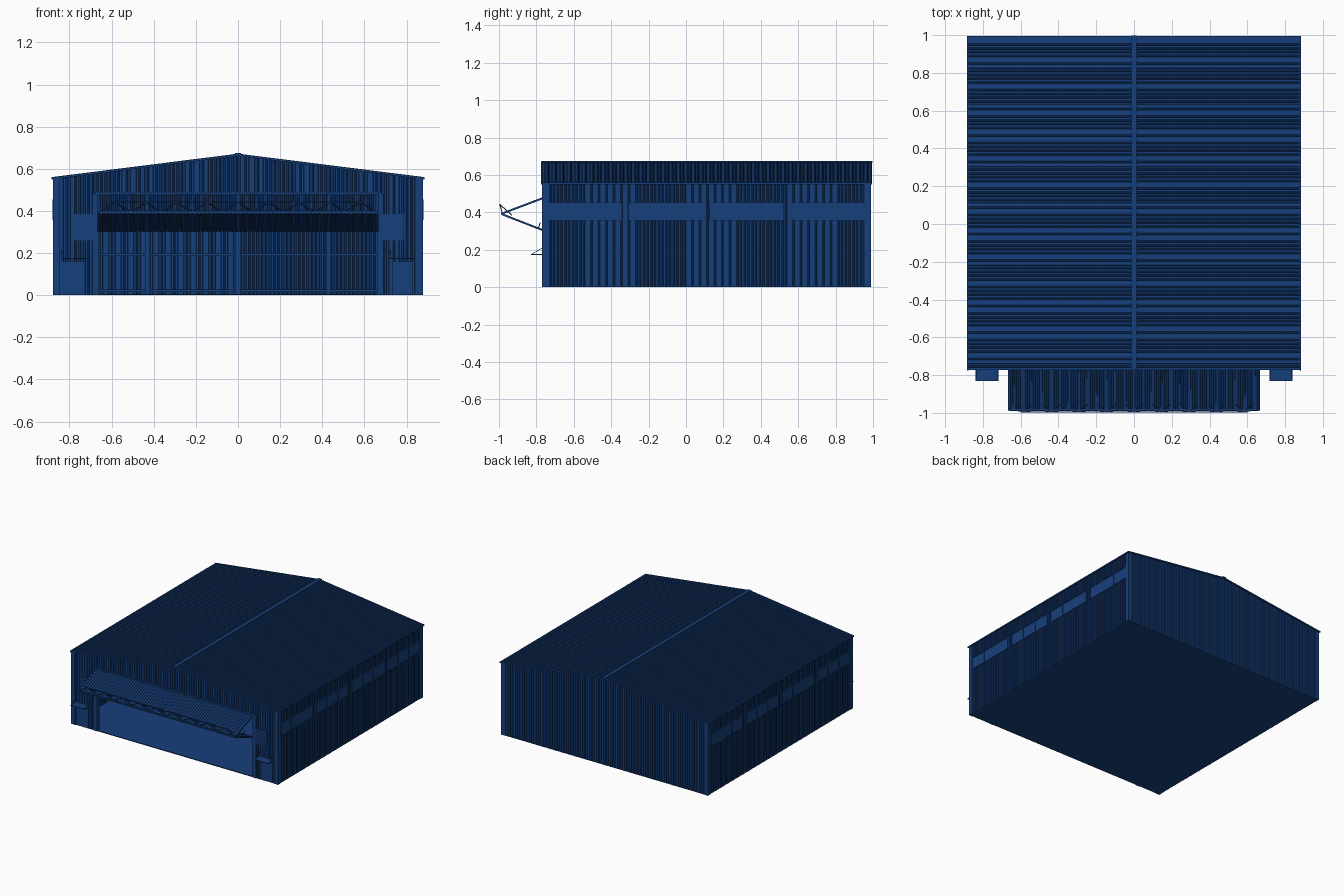
import bpy, bmesh, math
from mathutils import Vector

if "Cube" in bpy.data.objects:
    bpy.data.objects.remove(bpy.data.objects["Cube"])

mat = bpy.data.materials.new("blue_steel")
mat.diffuse_color = (0.008, 0.05, 0.2, 1)
mat.use_nodes = True
mat.node_tree.nodes["Principled BSDF"].inputs["Base Color"].default_value = mat.diffuse_color

WX, YF, YB = 0.87, -0.76, 0.98       # wall planes
DOOR_X, DOOR_TOP = 0.663, 0.48


def roof_z(x):
    return 0.666 - 0.126 * abs(x)


def finish(name, bm):
    me = bpy.data.meshes.new(name)
    bm.to_mesh(me)
    bm.free()
    me.materials.append(mat)
    ob = bpy.data.objects.new(name, me)
    bpy.context.collection.objects.link(ob)
    return ob


def add_box(bm, lo, hi):
    geo = bmesh.ops.create_cube(bm, size=1)
    for v in geo["verts"]:
        v.co = [lo[i] if v.co[i] < 0 else hi[i] for i in range(3)]


def add_bar(bm, a, b, w):
    a, b = Vector(a), Vector(b)
    d = b - a
    q = d.to_track_quat('Z', 'Y')
    for v in bmesh.ops.create_cube(bm, size=1)["verts"]:
        local = Vector((v.co.x * w, v.co.y * w, v.co.z * d.length))
        v.co = (a + b) / 2 + q @ local


def boxes(name, items):
    bm = bmesh.new()
    for lo, hi in items:
        add_box(bm, lo, hi)
    return finish(name, bm)


def bars(name, items, w):
    bm = bmesh.new()
    for a, b in items:
        add_bar(bm, a, b, w)
    return finish(name, bm)


def corrugated(name, t0, t1, low, high, depth=0.006, pitch=0.02):
    """Ribbed sheet: trapezoid wave along t, stretched from low(t, d) to high(t, d)."""
    bm = bmesh.new()
    n = max(1, round((t1 - t0) / pitch))
    p = (t1 - t0) / n
    pts = []
    for i in range(n):
        pts += [(t0 + (i + f) * p, d) for f, d in ((0, 0), (0.5, 0), (0.6, depth), (0.9, depth))]
    pts.append((t1, 0))
    prev = None
    for t, d in pts:
        cur = (bm.verts.new(low(t, d)), bm.verts.new(high(t, d)))
        if prev:
            bm.faces.new((prev[0], cur[0], cur[1], prev[1]))
        prev = cur
    return finish(name, bm)


# floor slab
boxes("floor", [((-0.875, -0.765, 0), (0.875, 0.985, 0.006))])

for s, side in ((-1, "left"), (1, "right")):
    # side wall and roof slope
    corrugated(side + "_wall", YF, YB,
               lambda t, d: (s * (WX + d), t, 0),
               lambda t, d: (s * (WX + d), t, roof_z(WX)))
    corrugated(side + "_roof", -0.77, 0.995,
               lambda t, d: (0, t, roof_z(0) + d),
               lambda t, d: (s * 0.885, t, roof_z(0.885) + d))
    # half of the back gable, half of the front gable above the door, front pier
    a, b = sorted((0, s * WX))
    corrugated(side + "_back_wall", a, b,
               lambda t, d: (t, YB + d, 0),
               lambda t, d: (t, YB + d, roof_z(t)))
    a, b = sorted((0, s * DOOR_X))
    corrugated(side + "_front_gable", a, b,
               lambda t, d: (t, YF - d, DOOR_TOP),
               lambda t, d: (t, YF - d, roof_z(t)))
    a, b = sorted((s * DOOR_X, s * WX))
    corrugated(side + "_front_pier", a, b,
               lambda t, d: (t, YF - d, 0),
               lambda t, d: (t, YF - d, roof_z(t)))

    # corner trims
    trims = []
    for y0, y1 in ((-0.769, -0.735), (0.955, 0.988)):
        xs = sorted((s * 0.845, s * 0.878))
        trims.append(((xs[0], y0, 0), (xs[1], y1, roof_z(0.878))))
    boxes(side + "_corner_trim", trims)

    # gable edge trims and eave trim
    bars(side + "_roof_trim",
         [((0, y, roof_z(0)), (s * 0.883, y, roof_z(0.883))) for y in (-0.769, 0.99)]
         + [((s * 0.88, -0.775, roof_z(0.88)), (s * 0.88, 0.995, roof_z(0.88)))], 0.01)

    # side window strips of three panes
    frames, panes = [], []
    for k in range(4):
        y0 = -0.735 + 0.432 * k
        for z in (0.36, 0.45):
            frames.append(((s * 0.877, y0, z), (s * 0.877, y0 + 0.39, z)))
        for j in range(4):
            y = y0 + 0.13 * j
            frames.append(((s * 0.877, y, 0.356), (s * 0.877, y, 0.454)))
        xs = sorted((s * 0.866, s * 0.877))
        panes.append(((xs[0], y0, 0.36), (xs[1], y0 + 0.39, 0.45)))
    bars(side + "_window_frames", frames, 0.007)
    boxes(side + "_window_panes", panes)

    # louvre vent beside the door
    xs = sorted((s * 0.68, s * 0.787))
    slats = [((xs[0], -0.771, 0.262 + 0.021 * i), (xs[1], -0.764, 0.276 + 0.021 * i)) for i in range(6)]
    boxes(side + "_louvre", slats + [((xs[0], -0.767, 0.26), (xs[1], -0.76, 0.385))])

    # personnel door with awning and stays
    xs = sorted((s * 0.73, s * 0.83))
    boxes(side + "_small_door", [((xs[0], -0.769, 0.006), (xs[1], -0.755, 0.16))])
    xs = sorted((s * 0.718, s * 0.84))
    boxes(side + "_awning", [((xs[0], -0.83, 0.171), (xs[1], -0.76, 0.177))])
    bars(side + "_awning_stays",
         [((x, -0.825, 0.176), (x, -0.765, 0.212)) for x in (xs[0] + 0.004, xs[1] - 0.004)], 0.003)

    # door jamb
    xs = sorted((s * 0.66, s * 0.69))
    boxes(side + "_door_jamb", [((xs[0], -0.769, 0), (xs[1], -0.735, DOOR_TOP))])

# door header and ridge cap
boxes("door_header", [((-0.68, -0.768, 0.472), (0.68, -0.74, 0.49))])
boxes("ridge_cap", [((-0.014, -0.772, 0.668), (0.014, 0.997, 0.675))])

# interior columns and girts on the back wall
inner = [((x - 0.012, 0.95, 0), (x + 0.012, 0.978, roof_z(x) - 0.01)) for x in (-0.43, 0, 0.43)]
inner += [((-0.865, 0.96, z), (0.865, 0.978, z + 0.012)) for z in (0.015, 0.185, 0.36)]
boxes("back_wall_frame", inner)

# folded-up door: upper and lower leaves, each a ribbed skin with an edge frame
hinge, fold, foot = (-0.765, 0.475), (-0.985, 0.392), (-0.765, 0.306)
for name, p, q, up in (("upper", hinge, fold, 1), ("lower", fold, foot, -1)):
    skin = corrugated(name + "_door_leaf", -DOOR_X, DOOR_X,
                      lambda t, d: (t, p[0], p[1] + up * d),
                      lambda t, d: (t, q[0], q[1] + up * d), 0.005)
    solid = skin.modifiers.new("thickness", 'SOLIDIFY')
    solid.thickness = 0.004
    solid.offset = 0
    edge = [((-DOOR_X, *e), (DOOR_X, *e)) for e in (p, q)]
    edge += [((x, *p), (x, *q)) for x in (-DOOR_X, -0.43, 0, 0.43, DOOR_X)]
    bars(name + "_door_frame", edge, 0.008)

# stiffening truss along the fold
base, top, back = (-0.983, 0.398), (-0.995, 0.442), (-0.932, 0.386)
chords = [((-0.6, *top), (0.6, *top))] + [((-0.655, *c), (0.655, *c)) for c in (base, back)]
web = []
N = 18
xs = [-0.655 + 1.31 * i / N for i in range(N + 1)]
for i in range(N):
    for c in (base, back):
        ends = (c, top) if i % 2 == 0 else (top, c)
        web.append(((xs[i], *ends[0]), (xs[i + 1], *ends[1])))
bars("truss_chords", chords, 0.005)
bars("truss_web", web, 0.004)

# short brackets at the foot of the lower leaf
bars("foot_brackets", [((x, -0.79, 0.314), (x, -0.78, 0.345)) for x in (-0.6, -0.3, 0, 0.3, 0.6)], 0.005)
